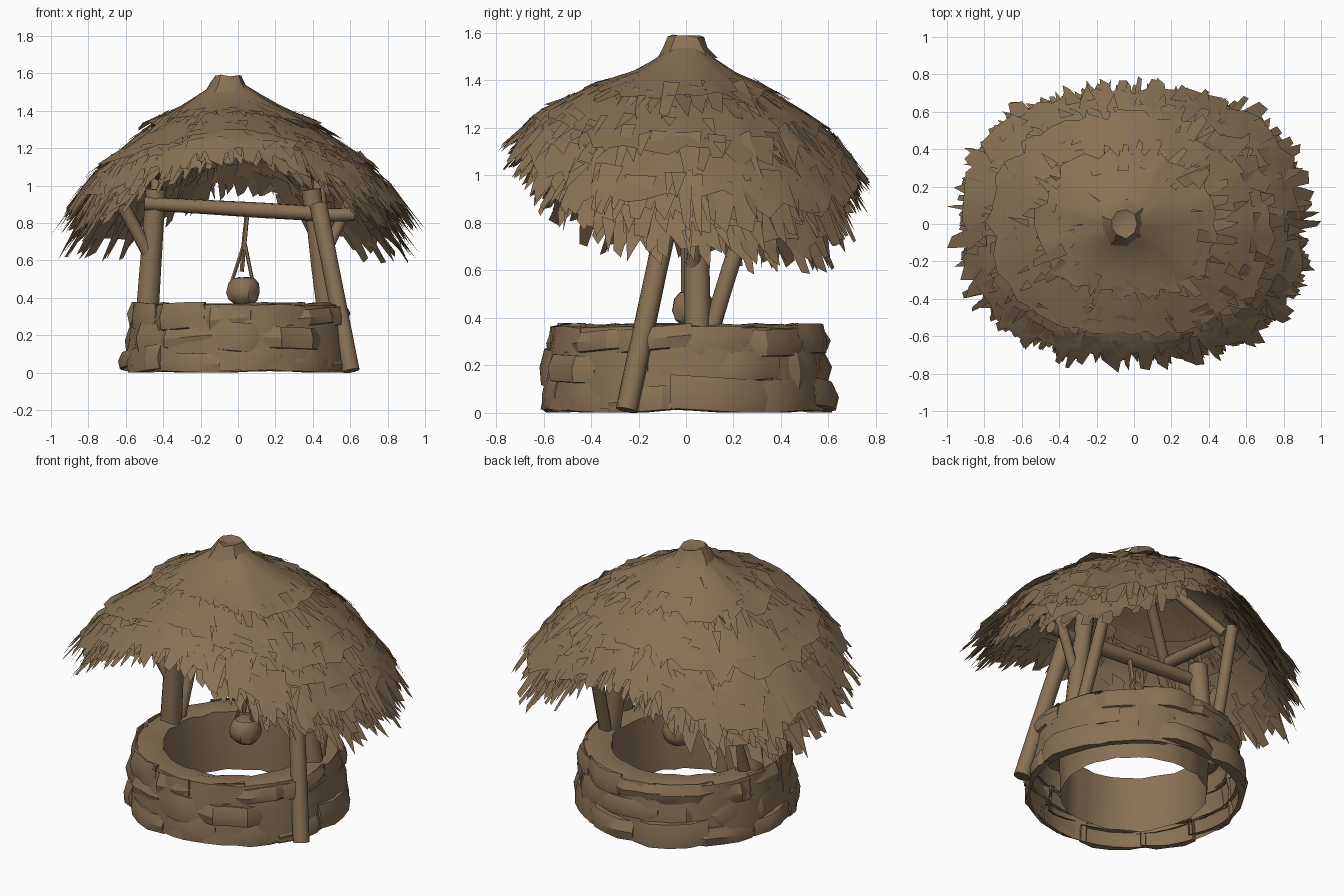
import bpy, bmesh, math, random
from mathutils import Vector

if "Cube" in bpy.data.objects:
    bpy.data.objects.remove(bpy.data.objects["Cube"])
random.seed(7)
U = random.uniform
TAU = 2 * math.pi

brown = bpy.data.materials.new("weathered brown")
brown.diffuse_color = (0.25, 0.165, 0.09, 1)
brown.use_nodes = True
brown.node_tree.nodes["Principled BSDF"].inputs["Base Color"].default_value = brown.diffuse_color


def finish(bm, name, angle=35, solid=True):
    if solid:
        bmesh.ops.recalc_face_normals(bm, faces=bm.faces[:])
    me = bpy.data.meshes.new(name)
    bm.to_mesh(me)
    bm.free()
    me.materials.append(brown)
    ob = bpy.data.objects.new(name, me)
    bpy.context.collection.objects.link(ob)
    bpy.ops.object.select_all(action='DESELECT')
    ob.select_set(True)
    bpy.context.view_layer.objects.active = ob
    bpy.ops.object.shade_smooth_by_angle(angle=math.radians(angle))
    return ob


def pole(name, a, b, r1, r2=None, sides=9):
    """Slightly uneven log between two points."""
    a, b = Vector(a), Vector(b)
    r2 = r2 or r1
    q = (b - a).to_track_quat('Z', 'Y')
    bm = bmesh.new()
    rings = []
    for k in range(4):
        f = k / 3
        c, r = a.lerp(b, f), (r1 + (r2 - r1) * f) * U(.94, 1.06)
        rings.append([bm.verts.new(c + q @ Vector((r * math.cos(TAU * i / sides),
                     r * math.sin(TAU * i / sides), 0))) for i in range(sides)])
    for lo, hi in zip(rings, rings[1:]):
        for i in range(sides):
            j = (i + 1) % sides
            bm.faces.new((lo[i], lo[j], hi[j], hi[i]))
    bm.faces.new(rings[0][::-1])
    bm.faces.new(rings[-1])
    return finish(bm, name, 50)


def lathe(name, profile, centre, n, jitter=0, caps=True):
    bm = bmesh.new()
    rings = [[bm.verts.new((centre[0] + (r + U(-jitter, jitter)) * math.cos(TAU * i / n),
                            centre[1] + (r + U(-jitter, jitter)) * math.sin(TAU * i / n),
                            max(0, z + U(-jitter, jitter) * .6))) for i in range(n)] for r, z in profile]
    for lo, hi in zip(rings, rings[1:]):
        for i in range(n):
            j = (i + 1) % n
            bm.faces.new((lo[i], lo[j], hi[j], hi[i]))
    if caps:
        bm.faces.new(rings[0][::-1])
        bm.faces.new(rings[-1])
    return finish(bm, name)


# Well wall: rough shell, open underneath, with protruding stones in courses
lathe("well_wall", [(.605, .01), (.595, .12), (.585, .24), (.57, .36), (.5, .372), (.42, .355),
                    (.41, .2), (.41, .01)], (0, 0), 40, .01, False)
bm = bmesh.new()
courses = [(.0, .13, .622), (.12, .25, .608), (.24, .368, .592)]
for c, (z0, z1, rad) in enumerate(courses):
    n = 11 + c
    for k in range(n):
        a0, a1 = TAU * (k + c * .5 + U(-.2, .05)) / n, TAU * (k + 1 + c * .5 + U(-.1, .2)) / n
        out = rad + U(-.02, .014)
        za, zb = max(0, z0 + U(-.03, .025)), min(.375, z1 + U(-.025, .025))
        tilt = U(-.018, .018)
        cols = []
        for m in range(5):
            a = a0 + (a1 - a0) * m / 4
            o = out + U(-.012, .012) - (.022 if m in (0, 4) else 0)
            dz = tilt * (m - 2) / 2
            cols.append([bm.verts.new((r * math.cos(a), r * math.sin(a), max(0, min(.378, z + dz)))) for r, z in
                         ((.58, za), (o, za + .005), (o + U(-.004, .016), (za + zb) / 2), (o - .014, zb), (.57, zb))])
        for p, q in zip(cols, cols[1:]):
            for i in range(4):
                bm.faces.new((p[i], q[i], q[i + 1], p[i + 1]))
        bm.faces.new(cols[0])
        bm.faces.new(cols[-1][::-1])
finish(bm, "wall_stones", 30)

# Timber frame
pole("left_post", (-.485, .04, .34), (-.44, .03, .98), .063, .055)
pole("right_post", (.475, .05, .34), (.39, .04, .98), .055, .052)
pole("right_leaning_post", (.605, -.25, .01), (.43, -.06, .9), .045, .05)
pole("cross_beam", (-.5, 0, .905), (.44, 0, .85), .04)
pole("beam_end", (.36, 0, .845), (.62, .02, .845), .035)
pole("left_brace", (-.47, .02, .62), (-.62, -.02, .9), .035)
pole("right_brace", (.46, .03, .62), (.6, .06, .92), .03)
for s, side in ((-1, "left"), (1, "right")):
    pole(side + "_back_brace", (s * .47, .11, .36), (s * .43, .34, 1.1), .035)
    pole(side + "_top_log", (s * .42, -.2, 1.1), (s * .42, .2, 1.06), .035)
    for t, end in ((-1, "front"), (1, "back")):
        pole(side + "_" + end + "_rafter", (s * .44, t * .25, 1.1), (s * .06 - .04, t * .03, 1.46), .03)

# Rope and bucket
pole("rope", (.05, .02, .86), (.03, .03, .66), .014, sides=5)
pole("rope_left", (.035, .03, .7), (-.035, .03, .48), .01, sides=5)
pole("rope_right", (.035, .03, .7), (.08, .03, .48), .01, sides=5)
pole("rope_tail", (.035, .03, .72), (.02, .03, .54), .012, sides=5)
lathe("bucket", [(.05, .365), (.078, .39), (.09, .43), (.08, .48), (.06, .505), (.03, .51)], (.03, .03), 10, .004)

# Thatch surface: rounded-rectangle plan, eave raised at front and back centre, drooping at the back corners
PROFILE = [(0, 1.575), (.1, 1.53), (.2, 1.44), (.5, 1.28), (.78, 1.065), (1, .79), (1.2, .5)]


def roof(t, th, off=0):
    c, s = math.cos(th), math.sin(th)
    r = (abs(c / .98) ** 2.4 + abs(s / .775) ** 2.4) ** (-1 / 2.4) * t
    for (t0, z0), (t1, z1) in zip(PROFILE, PROFILE[1:]):
        if t <= t1:
            break
    z = z0 + (z1 - z0) * (t - t0) / (t1 - t0)
    front, back = max(0, -s), max(0, s)
    lift = (.34 * front ** 2.2 + .2 * back ** 4) * t ** 1.7
    if s > 0:
        lift -= .07 * math.sin(2 * th) ** 2 * t ** 3
    keep = 1 - .75 * front ** 2 - .6 * back ** 6
    return Vector((r * c - .05 * max(0, 1 - t), r * s, z + lift + off * keep))


def thatch(name, t0, t1, off0, off1, tooth, n=64, rows=4, holes=.05):
    """A ragged sheet of straw ending in pointed tufts."""
    bm = bmesh.new()
    edge = [U(-.05, .03) for i in range(n)]
    rings = []
    for k in range(rows + 1):
        f = k / rows
        rings.append([bm.verts.new(roof(t0 + (t1 + edge[i] * f - t0) * f, TAU * (i + U(-.3, .3)) / n,
                     off0 + (off1 - off0) * f + U(-.02, .022) * f)) for i in range(n)])
    for k, (a, b) in enumerate(zip(rings, rings[1:])):
        for i in range(n):
            j = (i + 1) % n
            if k == rows - 1 and random.random() < holes:
                continue
            bm.faces.new((a[i], b[i], b[j], a[j]))
    for i in range(int(n * 1.4)):
        th = TAU * (i / 1.4 + U(-.4, .4)) / n
        w = TAU / n * U(.3, .9)
        base, o = t1 - U(.06, .14), off1 + U(-.03, .02)
        tip, o2 = t1 + tooth * U(.1, 1), off1 + U(-.04, .015)
        tw = U(-.5, .5) * w
        v = [roof(base, th - w, o), roof(tip - U(0, .05), th + tw - w * U(.2, .7), o2),
             roof(tip, th + tw + w * U(.1, .4), o2), roof(base, th + w, o + U(-.02, .02))]
        bm.faces.new([bm.verts.new(p) for p in v])
    return finish(bm, name, 40, False)


thatch("thatch_cap", .05, .5, .01, .035, .1, 44)
thatch("thatch_middle", .28, .77, -.01, .015, .1, 56)
thatch("thatch_eave", .52, .93, -.02, .0, .1)
thatch("thatch_under_eave", .6, .88, -.05, -.09, .09)
thatch("hanging_skirt", .66, .9, -.09, -.2, .08, holes=.15)
lathe("roof_tuft", [(.13, 1.5), (.095, 1.545), (.072, 1.588), (.03, 1.575)], (-.055, 0), 9, .01)

# Loose straw on top and hanging below the roof
for name, count, ta, tb, oa, ob_ in (("loose_straw", 150, .2, .87, .0, .04),
                                     ("under_straw", 330, .5, .9, -.2, -.05)):
    bm = bmesh.new()
    for k in range(count):
        t, th, o = U(ta, tb), U(0, TAU), U(oa, ob_)
        w, tip = U(.02, .06), t + U(.05, .12)
        drop = U(-.06, .01) if oa < 0 else U(-.01, .01)
        bm.faces.new([bm.verts.new(p) for p in (roof(t, th - w, o), roof(tip, th + U(-.05, .05), o + drop),
                                                roof(t, th + w, o))])
    finish(bm, name, 40, False)
